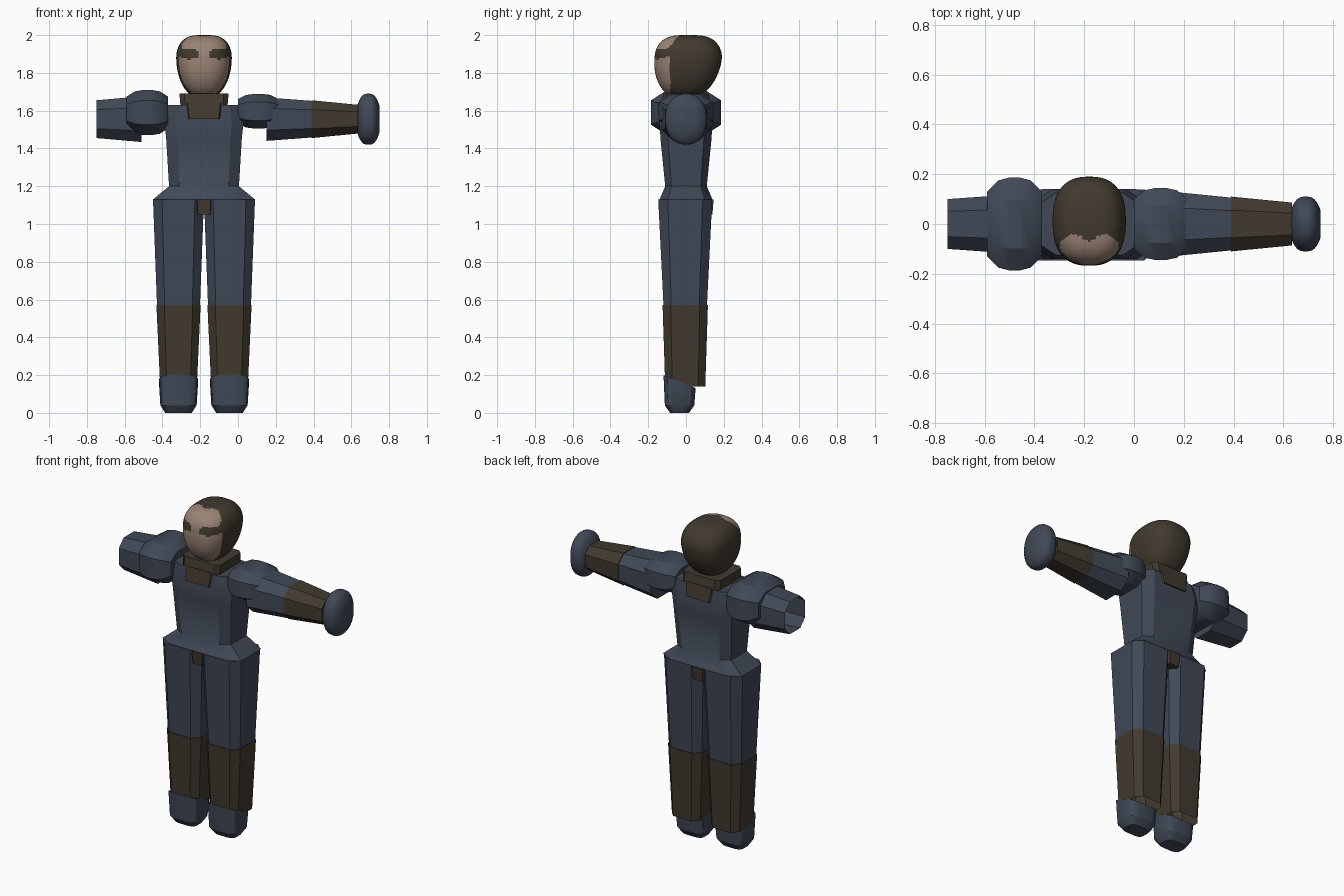
import bpy, math
from mathutils import Vector

cube = bpy.data.objects.get("Cube")
if cube:
    bpy.data.objects.remove(cube, do_unlink=True)

MID = -0.18      # centre line of the body
ARM_Z = 1.555    # height of the arm axis


def material(name, red, green, blue):
    mat = bpy.data.materials.new(name)
    mat.use_nodes = True
    mat.diffuse_color = (red, green, blue, 1)
    shader = mat.node_tree.nodes["Principled BSDF"]
    shader.inputs["Base Color"].default_value = mat.diffuse_color
    return mat


cloth = material("slate_blue_cloth", 0.052, 0.066, 0.094)
brown = material("dark_brown", 0.052, 0.041, 0.028)
skin = material("skin", 0.32, 0.225, 0.175)


def section(sides, boxiness):
    """Superellipse outline with unit half-widths."""
    points = []
    for i in range(sides):
        angle = math.tau * (i + 0.5) / sides
        points.append([math.copysign(abs(value) ** (2 / boxiness), value)
                       for value in (math.cos(angle), math.sin(angle))])
    widest = max(a for a, b in points)
    return [(a / widest, b / widest) for a, b in points]


def loft(name, mat, centre, rings, axis="Z", sides=8, boxiness=4, open_start=False):
    """Skin rings of (position, half width, half depth) along an axis."""
    verts, faces = [], []
    for position, half_a, half_b in rings:
        for a, b in section(sides, boxiness):
            if axis == "Z":
                offset = (a * half_a, b * half_b, position)
            else:
                offset = (position, a * half_a, b * half_b)
            verts.append(Vector(centre) + Vector(offset))
    for start in range(0, len(verts) - sides, sides):
        for i in range(sides):
            j = (i + 1) % sides
            faces.append((start + i, start + j, start + sides + j, start + sides + i))
    if not open_start:
        faces.append(list(reversed(range(sides))))
    faces.append(list(range(len(verts) - sides, len(verts))))
    mesh = bpy.data.meshes.new(name)
    mesh.from_pydata(verts, [], faces)
    mesh.materials.append(mat)
    part = bpy.data.objects.new(name, mesh)
    bpy.context.collection.objects.link(part)
    bpy.ops.object.select_all(action="DESELECT")
    part.select_set(True)
    bpy.context.view_layer.objects.active = part
    bpy.ops.object.shade_smooth_by_angle(angle=math.radians(32))
    return part


def barrel(name, mat, height, start, end, half_y, half_z, edge, steps=5, **shape):
    """Rounded pad along x whose ends shrink to a fraction of its middle."""
    rings = []
    for i in range(steps + 1):
        t = 2 * i / steps - 1
        size = 1 - (1 - edge) * abs(t) ** 3
        rings.append((start + (end - start) * i / steps, half_y * size, half_z * size))
    return loft(name, mat, (0, 0, height), rings, axis="X", **shape)


def head_rings(steps, widest, crown, chin):
    """Egg profile: full above the widest level, tapering to the chin."""
    rings = []
    for i in range(steps + 1):
        angle = math.pi * (i / steps - 0.5)
        upper = angle > 0
        level = widest + math.sin(angle) * (crown if upper else chin)
        size = max(math.cos(angle), 0.001) ** (0.6 if upper else 0.9)
        rings.append((level, 0.147 * size, 0.178 * size))
    return rings


# Head, with the hair, brow band and face chosen by position
head = loft("head", brown, (MID, 0, 0), head_rings(64, 1.88, 0.12, 0.22),
            sides=72, boxiness=2.5)
for vert in head.data.vertices:
    vert.co.y += 0.012 + 0.1 * min(0, vert.co.z - 1.88)   # chin sits forward
head.data.materials.append(skin)
for face in head.data.polygons:
    x, y, z = face.center
    side = abs(x - MID)
    hairline = 0.02 * math.sin(35 * side - 0.6) - 0.062
    forehead = z > 1.925 and y < hairline and side < 0.118
    cheek = z < 1.872 + abs(side - 0.075) / 4 and y < -0.083
    bridge = side < 0.035 and y < -0.1
    face.material_index = int(forehead or cheek or bridge)

# Collar set into the jacket neckline
loft("collar_base", brown, (MID, 0, 0),
     [(1.555, 0.09, 0.147), (1.64, 0.1, 0.132)], boxiness=12)
loft("collar", brown, (MID, 0, 0),
     [(1.63, 0.125, 0.13), (1.69, 0.13, 0.12)], boxiness=8)

# Torso with a waist and flared hem
loft("torso", cloth, (MID, 0, 0),
     [(1.13, 0.27, 0.14), (1.2, 0.185, 0.11), (1.45, 0.2, 0.135),
      (1.54, 0.21, 0.14), (1.63, 0.19, 0.125)], boxiness=5)

# Belt tab showing at front and back between the legs
loft("belt_tab", brown, (MID, 0, 0),
     [(1.05, 0.036, 0.14), (1.13, 0.04, 0.146)], boxiness=14)

# Legs, boots open underneath, and feet
for label, direction in (("left", 1), ("right", -1)):
    centre = Vector((MID + 0.135 * direction, -0.004, 0))
    loft(label + "_leg", cloth, centre, [(0.55, 0.113, 0.114), (1.13, 0.135, 0.143)])
    loft(label + "_boot", brown, centre, [(0.14, 0.097, 0.106), (0.57, 0.117, 0.12)],
         open_start=True)
    foot = loft(label + "_foot", cloth, centre - Vector((0, 0.03, 0)),
                [(0, 0.07, 0.05), (0.04, 0.096, 0.078), (0.2, 0.103, 0.085)],
                sides=16)
    for vert in foot.data.vertices:
        if vert.co.z > 0.1:
            vert.co.z -= 0.4 * (vert.co.y + 0.12)   # instep slopes to the heel

# Left arm: shoulder pad, sleeve, cuff and rounded hand
barrel("left_shoulder", cloth, 1.597, 0, 0.215, 0.145, 0.092, edge=0.7, boxiness=2.8)
loft("left_sleeve", cloth, (0, 0, ARM_Z),
     [(0.15, 0.13, 0.115), (0.39, 0.106, 0.097)], axis="X", boxiness=2.6)
loft("left_cuff", brown, (0, 0, ARM_Z),
     [(0.39, 0.11, 0.1), (0.635, 0.086, 0.076)], axis="X", boxiness=2.6)
barrel("left_hand", cloth, ARM_Z, 0.63, 0.75, 0.11, 0.135, edge=0.5,
       steps=14, sides=24, boxiness=2.2)

# Right arm: large shoulder pad and an empty, open sleeve
barrel("right_shoulder", cloth, 1.59, -0.59, -0.37, 0.187, 0.12, edge=0.7, boxiness=2.8)
loft("right_sleeve", cloth, (0, 0, ARM_Z),
     [(-0.75, 0.1, 0.1), (-0.51, 0.117, 0.121)], axis="X", boxiness=2.6, open_start=True)
